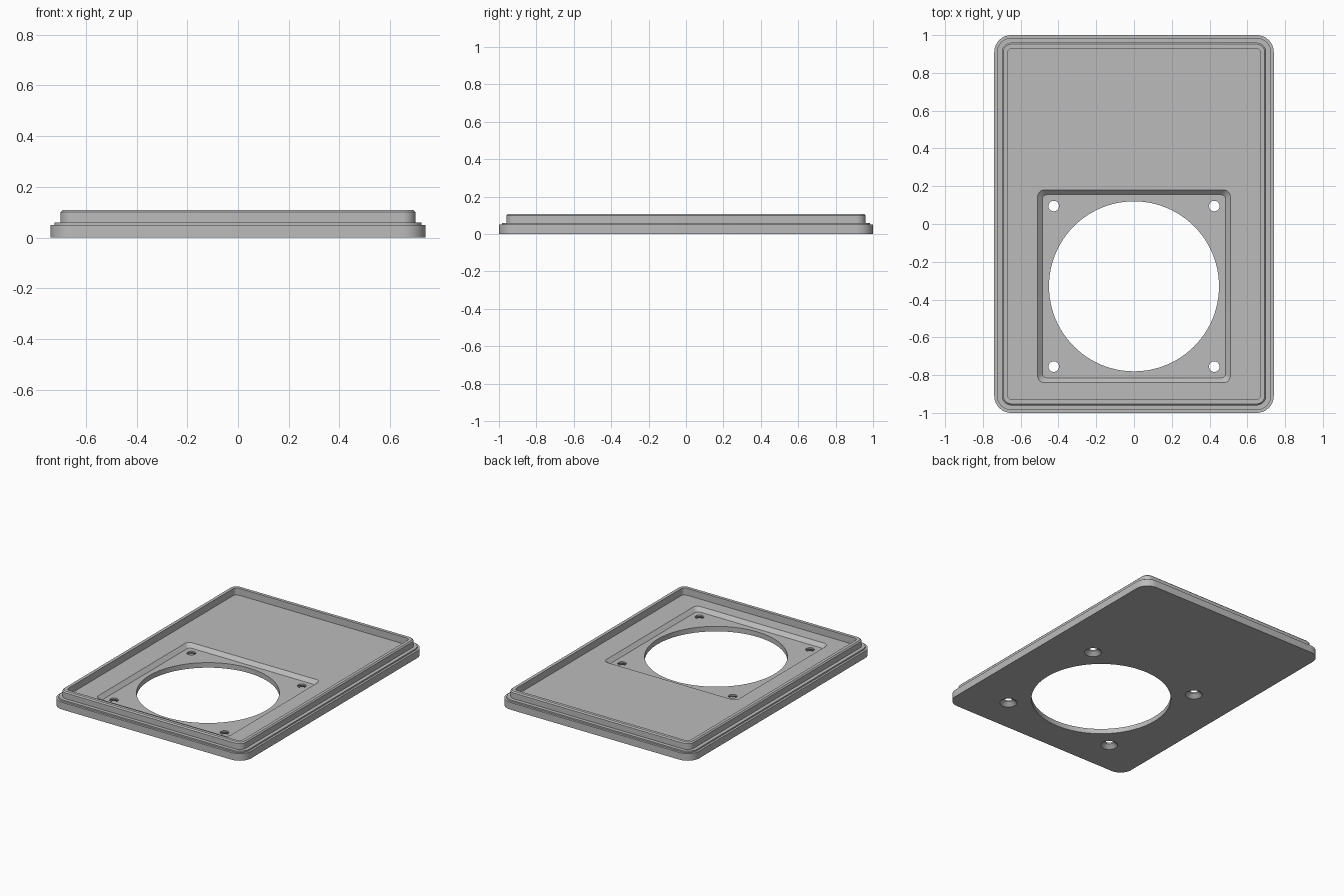
import bpy, bmesh, math

if "Cube" in bpy.data.objects:
    bpy.data.objects.remove(bpy.data.objects["Cube"])

grey = bpy.data.materials.new("plain grey")
grey.use_nodes = True
GREY = (0.5, 0.5, 0.5, 1)
grey.diffuse_color = GREY
grey.node_tree.nodes["Principled BSDF"].inputs["Base Color"].default_value = GREY


def rounded_rect(hx, hy, r, cy=0.0, steps=10):
    """Outline of a rectangle with rounded corners, counter-clockwise."""
    points = []
    for q, (sx, sy) in enumerate([(1, 1), (-1, 1), (-1, -1), (1, -1)]):
        for i in range(steps + 1):
            a = math.pi / 2 * (q + i / steps)
            points.append((sx * (hx - r) + r * math.cos(a),
                           cy + sy * (hy - r) + r * math.sin(a)))
    return points


def circle(x, y, r, sides):
    return [(x + r * math.cos(2 * math.pi * i / sides),
             y + r * math.sin(2 * math.pi * i / sides)) for i in range(sides)]


def loft(name, sections):
    """Closed solid through a list of (outline, z)."""
    bm = bmesh.new()
    rings = [[bm.verts.new((x, y, z)) for x, y in outline] for outline, z in sections]
    n = len(rings[0])
    for low, high in zip(rings, rings[1:]):
        for i in range(n):
            j = (i + 1) % n
            bm.faces.new((low[i], low[j], high[j], high[i]))
    bm.faces.new(rings[0][::-1])
    bm.faces.new(rings[-1])
    bmesh.ops.recalc_face_normals(bm, faces=bm.faces)
    mesh = bpy.data.meshes.new(name)
    bm.to_mesh(mesh)
    bm.free()
    mesh.materials.append(grey)
    obj = bpy.data.objects.new(name, mesh)
    bpy.context.collection.objects.link(obj)
    return obj


# Panel: skirt, narrow step, raised lip with chamfer, recessed floor
HX, HY = 0.74, 1.0
FLOOR, POCKET = 0.06, 0.035
profile = [(0, 0, 0.09), (0, 0.05, 0.09), (0.015, 0.05, 0.075),
           (0.015, 0.06, 0.075), (0.04, 0.06, 0.05), (0.04, 0.1, 0.05),
           (0.048, 0.108, 0.042), (0.07, 0.108, 0.025), (0.07, FLOOR, 0.025)]
panel = loft("cover_panel",
             [(rounded_rect(HX - d, HY - d, r), z) for d, z, r in profile])

# Sloped square pocket, large opening and countersunk screw holes
CY = -0.33
cutters = [
    loft("pocket_cutter", [(rounded_rect(0.485, 0.485, 0.025, CY), POCKET),
                           (rounded_rect(0.51, 0.51, 0.035, CY), FLOOR),
                           (rounded_rect(0.51, 0.51, 0.035, CY), FLOOR + 0.02)]),
    loft("opening_cutter", [(circle(0, CY, 0.45, 96), -0.1),
                            (circle(0, CY, 0.45, 96), 0.2)]),
]
for sx in (-1, 1):
    for sy in (-1, 1):
        x, y = sx * 0.425, CY + sy * 0.425
        cutters.append(loft("screw_hole_cutter", [
            (circle(x, y, r, 32), z)
            for r, z in ((0.055, -0.05), (0.055, 0), (0.028, 0.025), (0.028, 0.2))]))

bpy.context.view_layer.objects.active = panel
for cutter in cutters:
    cutter.hide_render = True
    cut = panel.modifiers.new("cut", 'BOOLEAN')
    cut.operation = 'DIFFERENCE'
    cut.solver = 'EXACT'
    cut.object = cutter
    bpy.ops.object.modifier_apply(modifier=cut.name)
    bpy.data.objects.remove(cutter)

# Smooth rounded corners and bores, keep the edges crisp
bpy.ops.object.select_all(action='DESELECT')
panel.select_set(True)
bpy.ops.object.shade_smooth_by_angle(angle=math.radians(25))
